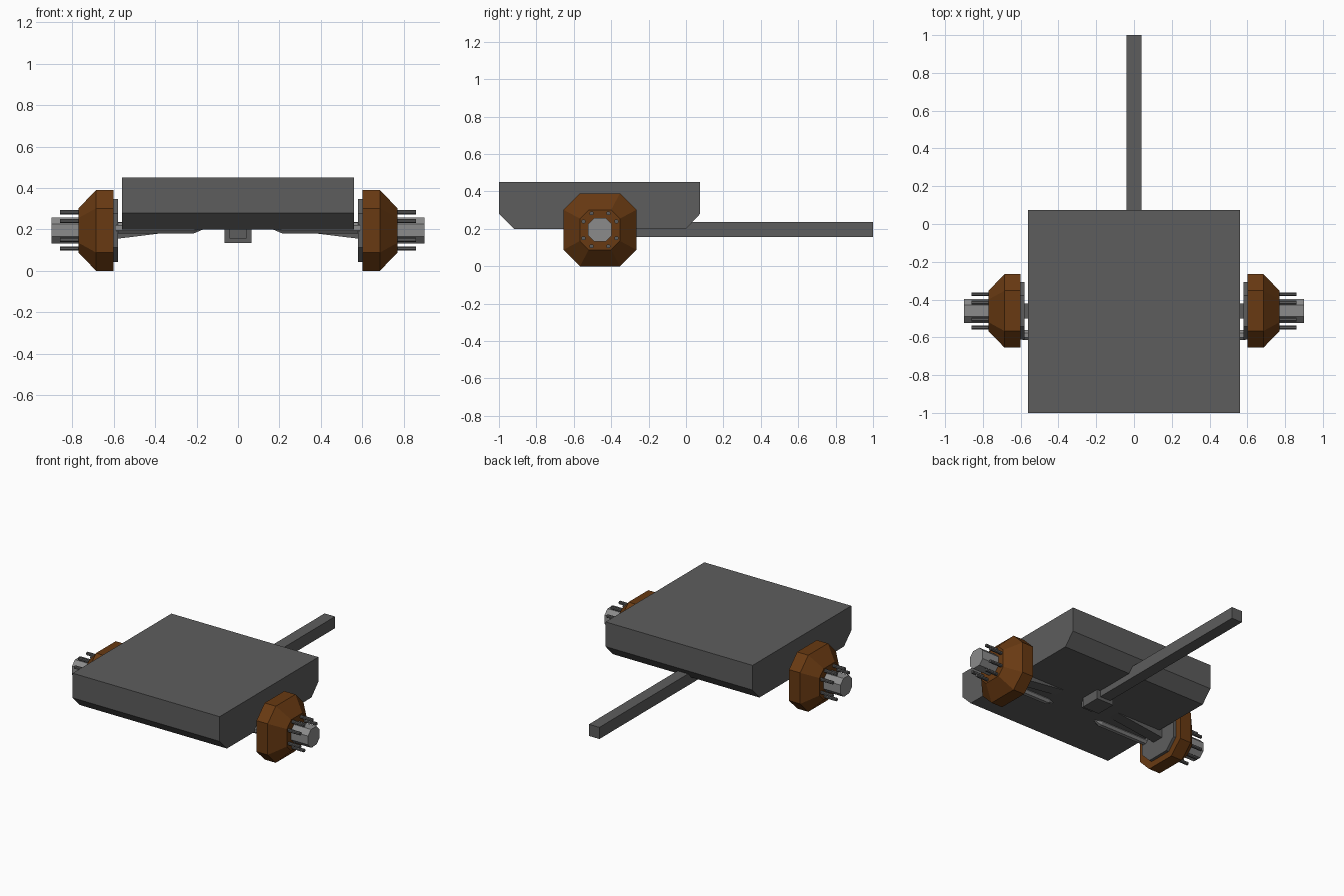
import bpy, bmesh

if "Cube" in bpy.data.objects:
    bpy.data.objects.remove(bpy.data.objects["Cube"])

def material(name, rgb):
    m = bpy.data.materials.new(name)
    m.diffuse_color = (*rgb, 1.0)
    m.use_nodes = True
    m.node_tree.nodes["Principled BSDF"].inputs["Base Color"].default_value = m.diffuse_color
    return m

GREY = material("dark grey", (0.11, 0.11, 0.11))
LIGHT = material("light grey", (0.26, 0.26, 0.26))
BROWN = material("brown", (0.14, 0.042, 0.006))

def loft(name, rings, mat):
    """Closed solid through matching rings of points."""
    bm = bmesh.new()
    loops = [[bm.verts.new(p) for p in ring] for ring in rings]
    n = len(loops[0])
    for a, b in zip(loops, loops[1:]):
        for i in range(n):
            j = (i + 1) % n
            bm.faces.new((a[i], a[j], b[j], b[i]))
    bm.faces.new(loops[0])
    bm.faces.new(loops[-1])
    bmesh.ops.recalc_face_normals(bm, faces=bm.faces)
    me = bpy.data.meshes.new(name)
    bm.to_mesh(me)
    bm.free()
    me.materials.append(mat)
    ob = bpy.data.objects.new(name, me)
    bpy.context.collection.objects.link(ob)
    return ob

def octagon(x, y, z, r, f):
    """Octagon facing x: half width r, half length of each flat f."""
    pts = [(r, -f), (r, f), (f, r), (-f, r), (-r, f), (-r, -f), (-f, -r), (f, -r)]
    return [(x, y + a, z + b) for a, b in pts]

def box(name, x, y, z, mat):
    rings = [[(x[0], v, z[0]), (x[1], v, z[0]), (x[1], v, z[1]), (x[0], v, z[1])] for v in y]
    return loft(name, rings, mat)

# Bed with chamfered lower ends
side = [(-1.0, 0.45), (-1.0, 0.28), (-0.92, 0.2), (0.0, 0.2), (0.075, 0.28), (0.075, 0.45)]
loft("bed", [[(x, y, z) for y, z in side] for x in (-0.56, 0.56)], GREY)

# Tow bar and its mount under the bed
box("tow_bar", (-0.04, 0.04), (-0.46, 1.0), (0.157, 0.237), GREY)
box("tow_bar_mount", (-0.065, 0.065), (-0.42, -0.28), (0.135, 0.22), GREY)

# Wheel assemblies on both sides
WY, WZ = -0.46, 0.195
for s, tag in ((1, "right"), (-1, "left")):
    # Wheel with bevelled outer side
    loft("wheel_" + tag, [octagon(s * 0.60, WY, WZ, 0.195, 0.107),
                          octagon(s * 0.685, WY, WZ, 0.195, 0.107),
                          octagon(s * 0.77, WY, WZ, 0.107, 0.06)], BROWN)
    # Plate behind the wheel
    loft("back_plate_" + tag, [octagon(s * x, WY, WZ, 0.152, 0.082) for x in (0.58, 0.605)], GREY)
    # Hub
    loft("hub_" + tag, [octagon(s * x, WY, WZ, 0.063, 0.03) for x in (0.74, 0.90)], LIGHT)
    # Bolts around the hub
    spots = [(a * p, b * q) for p, q in ((0.045, 0.088), (0.088, 0.045))
             for a in (-1, 1) for b in (-1, 1)]
    for i, (dy, dz) in enumerate(spots):
        loft(f"bolt_{tag}_{i + 1}",
             [octagon(s * x, WY + dy, WZ + dz, 0.01, 0.005) for x in (0.74, 0.86)], GREY)
    # Sloping suspension arm
    arm = [(0.2, 0.202), (0.59, 0.154), (0.59, 0.235), (0.2, 0.235)]
    loft("arm_" + tag, [[(s * x, y, z) for x, z in arm] for y in (-0.50, -0.42)], GREY)
    # Light strut with a tapered inner tip
    loft("strut_" + tag, [octagon(s * 0.17, -0.588, 0.207, 0.008, 0.004),
                          octagon(s * 0.215, -0.588, 0.207, 0.027, 0.012),
                          octagon(s * 0.59, -0.588, 0.207, 0.027, 0.012)], LIGHT)
